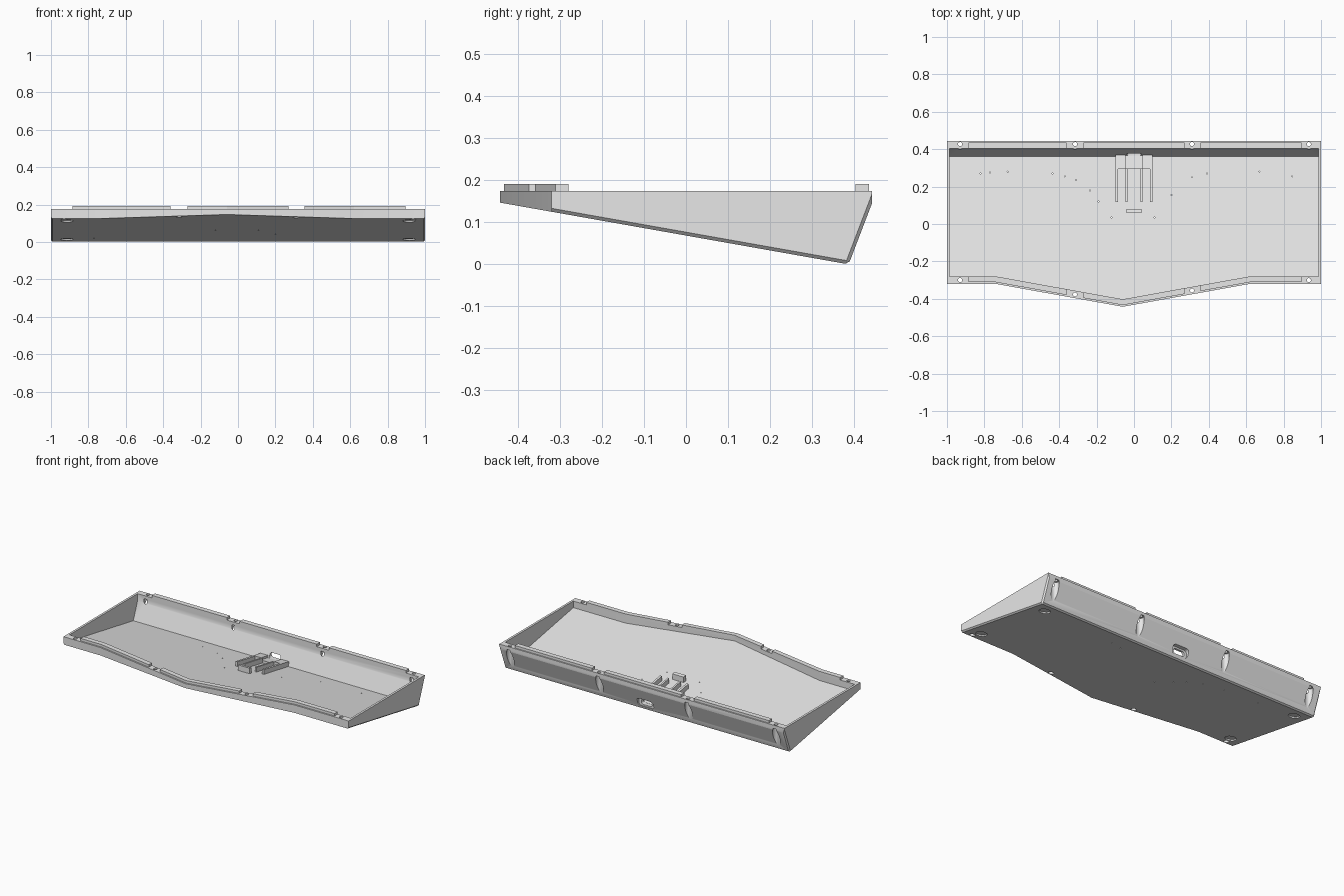
import bpy, bmesh, math
from mathutils import Vector, Matrix

cube = bpy.data.objects.get("Cube")
if cube:
    bpy.data.objects.remove(cube, do_unlink=True)

grey = bpy.data.materials.new("light grey plastic")
grey.use_nodes = True
grey.diffuse_color = (0.8, 0.8, 0.8, 1)
grey.node_tree.nodes["Principled BSDF"].inputs["Base Color"].default_value = grey.diffuse_color

RIM = 0.175
SLOPE = 0.177
KINKS = [-0.74, -0.06, 0.62]
DOWN = Vector((0, -SLOPE, -1)).normalized()
BACK = Vector((0, 0.145, -0.0555)).normalized()


def front_y(x):
    """Front edge of the outline, which comes to a shallow point."""
    return -0.32 - 0.1225 * max(0, 1 - abs(x + 0.06) / 0.68)


def floor_z(y):
    return 0.02 + (0.36 - y) * SLOPE


def make(name, bm):
    bmesh.ops.recalc_face_normals(bm, faces=bm.faces)
    me = bpy.data.meshes.new(name)
    bm.to_mesh(me)
    bm.free()
    me.materials.append(grey)
    ob = bpy.data.objects.new(name, me)
    bpy.context.collection.objects.link(ob)
    return ob


def add_prism(bm, outline, z0, z1):
    """Vertical prism; z0 and z1 are functions of y."""
    low = [bm.verts.new((x, y, z0(y))) for x, y in outline]
    top = [bm.verts.new((x, y, z1(y))) for x, y in outline]
    bm.faces.new(low)
    bm.faces.new(top)
    n = len(outline)
    for i in range(n):
        j = (i + 1) % n
        bm.faces.new((low[i], low[j], top[j], top[i]))


def wedge(half, back, inset, top, corner):
    """Outline prism trimmed by the sloping floor and the leaning back."""
    bm = bmesh.new()
    outline = [(-half, back)] + [(x, front_y(x) + inset) for x in [-half] + KINKS + [half]]
    add_prism(bm, outline + [(half, back)], lambda y: -0.2, lambda y: top)
    for normal in (DOWN, BACK):
        geom = bm.verts[:] + bm.edges[:] + bm.faces[:]
        cut = bmesh.ops.bisect_plane(bm, geom=geom, plane_co=corner, plane_no=normal,
                                     clear_outer=True, dist=1e-6)
        edges = [e for e in cut["geom_cut"] if isinstance(e, bmesh.types.BMEdge)]
        bmesh.ops.edgeloop_fill(bm, edges=edges)
    return bm


def add_cylinder(bm, x, y, r, z0, z1, sides=24, tilt=0):
    m = Matrix.Translation((x, y, (z0 + z1) / 2)) @ Matrix.Rotation(tilt, 4, 'X')
    bmesh.ops.create_cone(bm, cap_ends=True, segments=sides, radius1=r, radius2=r,
                          depth=z1 - z0, matrix=m)


def port_box(name, half, y0, y1, z0, z1, r):
    bm = bmesh.new()
    m = Matrix.Translation((0, (y0 + y1) / 2, (z0 + z1) / 2)) @ Matrix.Diagonal((2 * half, y1 - y0, z1 - z0, 1))
    bmesh.ops.create_cube(bm, size=1, matrix=m)
    along = [e for e in bm.edges if abs(e.verts[0].co.y - e.verts[1].co.y) > 0.01]
    bmesh.ops.bevel(bm, geom=along, offset=r, segments=4, profile=0.5, affect='EDGES')
    return make(name, bm)


# Outer shell with chamfered lower side and rear edges
outer_corner = Vector((0, 0.387, 0))
bm = wedge(1.0, 0.4425, 0, RIM, outer_corner)
chamfer = []
for e in bm.edges:
    a, b = (v.co for v in e.verts)
    low = all(abs((p - outer_corner).dot(n)) < 1e-4 for p in (a, b) for n in (DOWN,))
    rear = all(abs((p - outer_corner).dot(BACK)) < 1e-4 for p in (a, b))
    side = abs(a.x) > 0.999 and abs(a.x - b.x) < 1e-4
    if (low and (side or rear)) or (rear and side):
        chamfer.append(e)
bmesh.ops.bevel(bm, geom=chamfer, offset=0.008, segments=1, affect='EDGES')
case = make("case_tray", bm)

cutters = [make("cavity_cutter", wedge(0.986, 0.403, 0.04, 0.3, Vector((0, 0.36, 0.02))))]

# Screw holes, counterbores, foot recesses and small floor holes
SCREW_X = (-0.93, -0.315, 0.31, 0.935)
holes, bores, feet = bmesh.new(), bmesh.new(), bmesh.new()
for x in SCREW_X:
    add_cylinder(holes, x, 0.427, 0.011, -0.1, 0.3)
    add_cylinder(bores, x, 0.423, 0.0225, -0.1, 0.155)
    y = front_y(x) + 0.02
    add_cylinder(holes, x, y, 0.011, -0.1, 0.3)
    add_cylinder(bores, x, y, 0.016, 0, 0.158)
for x in (-0.915, 0.915):
    for y in (-0.245, 0.31):
        z = (0.387 - y) * SLOPE
        add_cylinder(feet, x, y, 0.033, z - 0.008, z + 0.008, 32, -math.atan(SLOPE))
pins = [(-0.82, 0.27), (-0.77, 0.275), (-0.675, 0.28), (-0.435, 0.27), (-0.37, 0.255),
        (-0.31, 0.235), (-0.235, 0.18), (-0.19, 0.12), (-0.12, 0.035), (0.11, 0.035),
        (0.2, 0.155), (0.31, 0.25), (0.39, 0.27), (0.67, 0.28), (0.845, 0.255)]
for x, y in pins:
    add_cylinder(holes, x, y, 0.003, -0.1, 0.3, 8)
cutters += [make("hole_cutter", holes), make("bore_cutter", bores), make("foot_cutter", feet)]

# Cable port through the back wall
cutters.append(port_box("port_recess_cutter", 0.056, 0.392, 0.5, 0.025, 0.078, 0.018))
cutters.append(port_box("port_cutter", 0.038, 0.34, 0.5, 0.034, 0.067, 0.012))

for c in cutters:
    mod = case.modifiers.new(c.name, 'BOOLEAN')
    mod.operation, mod.solver, mod.object = 'DIFFERENCE', 'EXACT', c
    c.hide_render = True
bpy.context.view_layer.update()
case.data = bpy.data.meshes.new_from_object(
    case.evaluated_get(bpy.context.evaluated_depsgraph_get()))
case.modifiers.clear()
for c in cutters:
    bpy.data.objects.remove(c, do_unlink=True)

# Raised locating lips on the front and back rims
for part, (x0, x1) in zip(("right", "middle", "left"),
                          ((-0.885, -0.36), (-0.27, 0.27), (0.355, 0.895))):
    xs = [x0] + [k for k in KINKS if x0 < k < x1] + [x1]
    front = [(x, front_y(x) + 0.009) for x in xs]
    front += [(x, front_y(x) + 0.04) for x in reversed(xs)]
    back = [(x0, 0.403), (x1, 0.403), (x1, 0.435), (x0, 0.435)]
    for side, outline in (("front", front), ("back", back)):
        bm = bmesh.new()
        add_prism(bm, outline, lambda y: RIM - 0.004, lambda y: 0.191)
        make(f"{side}_lip_{part}", bm)


# Circuit board holder on the floor, behind the port
def floor_block(name, x0, x1, y0, y1, height):
    bm = bmesh.new()
    add_prism(bm, [(x0, y0), (x1, y0), (x1, y1), (x0, y1)],
              lambda y: floor_z(y) - 0.004, lambda y: floor_z(y) + height)
    make(name, bm)


floor_block("holder_bar", -0.1, 0.1, 0.295, 0.366, 0.016)
for s, side in ((-1, "right"), (1, "left")):
    for rail, a, b in (("inner", 0.035, 0.046), ("outer", 0.086, 0.1)):
        lo, hi = sorted((s * a, s * b))
        floor_block(f"holder_{rail}_rail_{side}", lo, hi, 0.118, 0.297, 0.03)
    lo, hi = sorted((s * 0.046, s * 0.1))
    floor_block(f"holder_cheek_{side}", lo, hi, 0.295, 0.368, 0.03)
floor_block("holder_stop", -0.04, 0.04, 0.058, 0.08, 0.035)

bpy.ops.object.select_all(action='DESELECT')
case.select_set(True)
bpy.context.view_layer.objects.active = case
bpy.ops.object.shade_smooth_by_angle(angle=math.radians(25))
